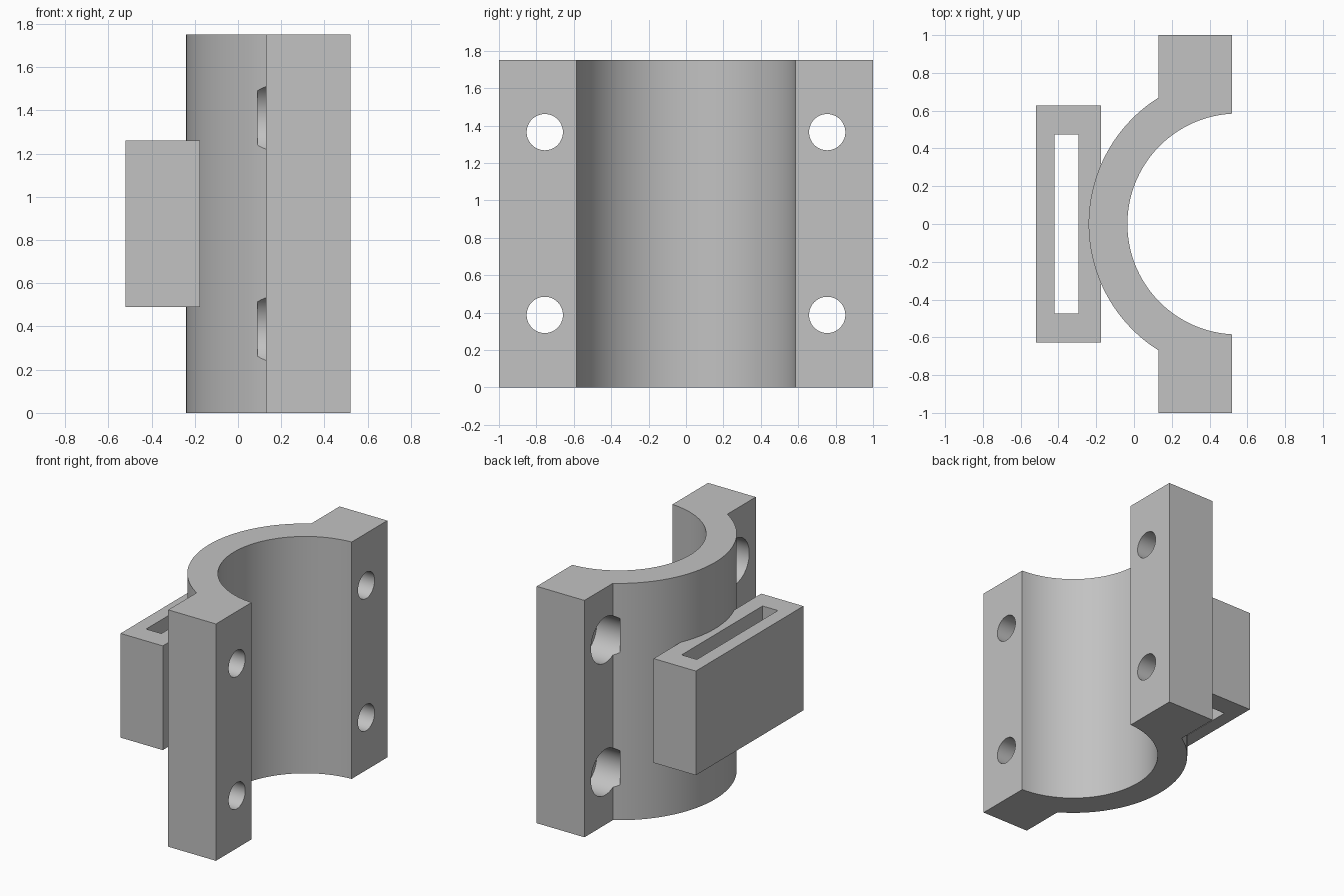
import bpy
import bmesh
import math
from mathutils import Matrix

cube = bpy.data.objects.get("Cube")
if cube:
    bpy.data.objects.remove(cube, do_unlink=True)

HEIGHT = 1.75
AXIS_X = 0.55                       # centre line of the clamped tube
INNER_R, OUTER_R = 0.585, 0.79
FLANGE_BACK, FLANGE_FACE = 0.13, 0.52
BOLT_Y, BOLT_Z = 0.755, (0.388, 1.365)

GREY = (0.54, 0.54, 0.54, 1)
grey = bpy.data.materials.new("plain_grey")
grey.use_nodes = True
grey.diffuse_color = GREY
grey.node_tree.nodes["Principled BSDF"].inputs["Base Color"].default_value = GREY


def add_object(name, bm):
    bmesh.ops.recalc_face_normals(bm, faces=bm.faces)
    mesh = bpy.data.meshes.new(name)
    bm.to_mesh(mesh)
    bm.free()
    obj = bpy.data.objects.new(name, mesh)
    bpy.context.collection.objects.link(obj)
    mesh.materials.append(grey)
    return obj


def extrude_profile(name, points, z0, z1):
    bm = bmesh.new()
    face = bm.faces.new([bm.verts.new((x, y, z0)) for x, y in points])
    new = bmesh.ops.extrude_face_region(bm, geom=[face])["geom"]
    verts = [v for v in new if isinstance(v, bmesh.types.BMVert)]
    bmesh.ops.translate(bm, verts=verts, vec=(0, 0, z1 - z0))
    return add_object(name, bm)


def rectangle(x0, x1, y):
    return [(x0, -y), (x1, -y), (x1, y), (x0, y)]


def arc(radius, end_x, steps=64):
    """Arc bulging to -x, from +y round to -y, ending on the plane x = end_x."""
    half = math.acos((AXIS_X - end_x) / radius)
    angles = [half - 2 * half * i / steps for i in range(steps + 1)]
    return [(AXIS_X - radius * math.cos(a), radius * math.sin(a)) for a in angles]


def bolt_cutters(name, radius, x0, x1):
    """Four cylinders along x at the bolt positions."""
    bm = bmesh.new()
    for y in (-BOLT_Y, BOLT_Y):
        for z in BOLT_Z:
            place = Matrix.Translation(((x0 + x1) / 2, y, z)) @ Matrix.Rotation(math.pi / 2, 4, "Y")
            bmesh.ops.create_cone(bm, cap_ends=True, segments=48, radius1=radius,
                                  radius2=radius, depth=x1 - x0, matrix=place)
    return add_object(name, bm)


def cut(obj, cutter):
    cutter.hide_render = True
    mod = obj.modifiers.new("cut", "BOOLEAN")
    mod.operation = "DIFFERENCE"
    mod.solver = "EXACT"
    mod.object = cutter
    bpy.context.view_layer.objects.active = obj
    bpy.ops.object.modifier_apply(modifier=mod.name)
    bpy.data.objects.remove(cutter, do_unlink=True)


# Half-round clamp with its two flanges
outline = ([(FLANGE_FACE, 1), (FLANGE_BACK, 1)] + arc(OUTER_R, FLANGE_BACK)
           + [(FLANGE_BACK, -1), (FLANGE_FACE, -1)] + arc(INNER_R, FLANGE_FACE)[::-1])
clamp = extrude_profile("half_clamp", outline, 0, HEIGHT)

# Bolt holes, with wide recesses for the bolt heads on the back
cut(clamp, bolt_cutters("bolt_hole_cutter", 0.097, 0, 0.7))
cut(clamp, bolt_cutters("bolt_recess_cutter", 0.169, 0.09, 0.32))

# Strap loop with a slot right through it
loop = extrude_profile("strap_loop", rectangle(-0.52, -0.175, 0.628), 0.49, 1.26)
cut(loop, extrude_profile("slot_cutter", rectangle(-0.42, -0.295, 0.473), 0.3, 1.4))

# Smooth the round walls and keep the edges sharp
bpy.ops.object.select_all(action="DESELECT")
clamp.select_set(True)
bpy.context.view_layer.objects.active = clamp
bpy.ops.object.shade_smooth_by_angle(angle=math.radians(25))
